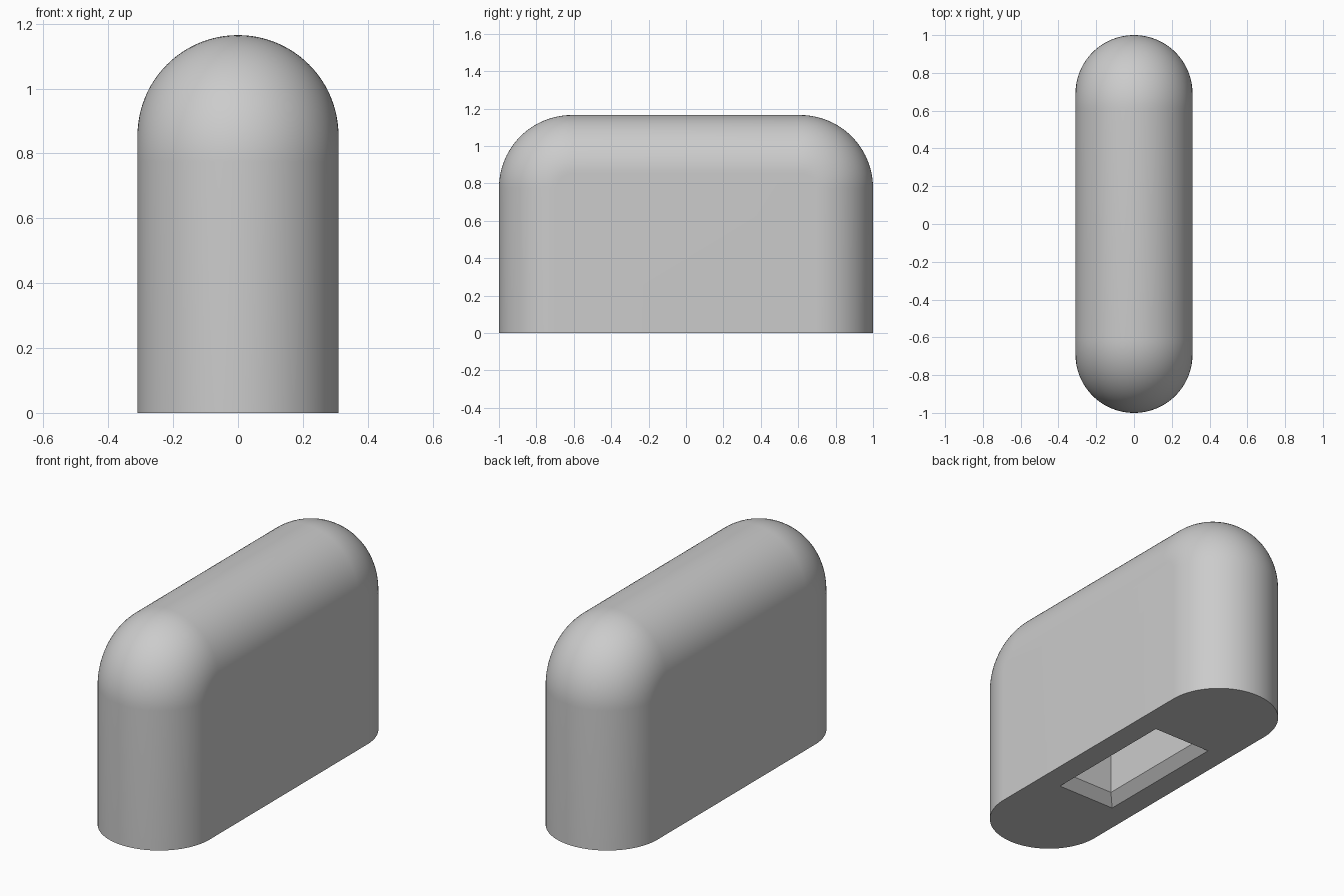
import bpy, bmesh
from math import sin, cos, pi

if "Cube" in bpy.data.objects:
    bpy.data.objects.remove(bpy.data.objects["Cube"])

R = 0.31            # half thickness, also the rounding of the body
BEND = 0.08         # bend radius of the core line at the upper corners
CORE_Y, CORE_Z = 0.61, 0.775
RINGS, ARC = 48, 24

grey = bpy.data.materials.new("plain grey")
grey.use_nodes = True
color = (0.6, 0.6, 0.6, 1)
grey.diffuse_color = color
grey.node_tree.nodes["Principled BSDF"].inputs["Base Color"].default_value = color

bm = bmesh.new()


def arch(x, offset):
    """Arch outline at one x, from one foot over the top to the other."""
    r = BEND + offset
    pts = [(CORE_Y + r, 0)]
    for side in (0, 1):
        for i in range(ARC + 1):
            a = pi / 2 * (side + i / ARC)
            y = -CORE_Y if side else CORE_Y
            pts.append((y + r * cos(a), CORE_Z + r * sin(a)))
    pts.append((-CORE_Y - r, 0))
    return [bm.verts.new((x, y, z)) for y, z in pts]


def rectangle(hx, hy, z):
    return [bm.verts.new((sx * hx, sy * hy, z))
            for sx, sy in ((1, 1), (-1, 1), (-1, -1), (1, -1))]


def bridge(a, b, closed=False):
    n = len(a)
    for i in range(n if closed else n - 1):
        j = (i + 1) % n
        bm.faces.new((a[i], a[j], b[j], b[i]))


# Rounded body: arches swept across the thickness
angles = [pi * (i / RINGS - 0.5) for i in range(RINGS + 1)]
arches = [arch(R * sin(t), R * max(cos(t), 0)) for t in angles]
for a, b in zip(arches, arches[1:]):
    bridge(a, b)
bm.faces.new(arches[0])
bm.faces.new(arches[-1])

# Socket in the underside: chamfered mouth, straight walls, flat end
mouth = rectangle(0.178, 0.39, 0)
neck = rectangle(0.126, 0.338, 0.052)
end = rectangle(0.126, 0.338, 0.95)
bridge(mouth, neck, True)
bridge(neck, end, True)
bm.faces.new(end)

# Flat underside around the mouth
rim = [e for e in bm.edges if e.is_boundary]
bmesh.ops.triangle_fill(bm, edges=rim, use_beauty=True, normal=(0, 0, -1))
bmesh.ops.recalc_face_normals(bm, faces=bm.faces)

mesh = bpy.data.meshes.new("cap_body")
bm.to_mesh(mesh)
bm.free()
mesh.materials.append(grey)
cap = bpy.data.objects.new("cap_body", mesh)
bpy.context.collection.objects.link(cap)

bpy.ops.object.select_all(action="DESELECT")
cap.select_set(True)
bpy.context.view_layer.objects.active = cap
bpy.ops.object.shade_smooth_by_angle(angle=pi / 6)
